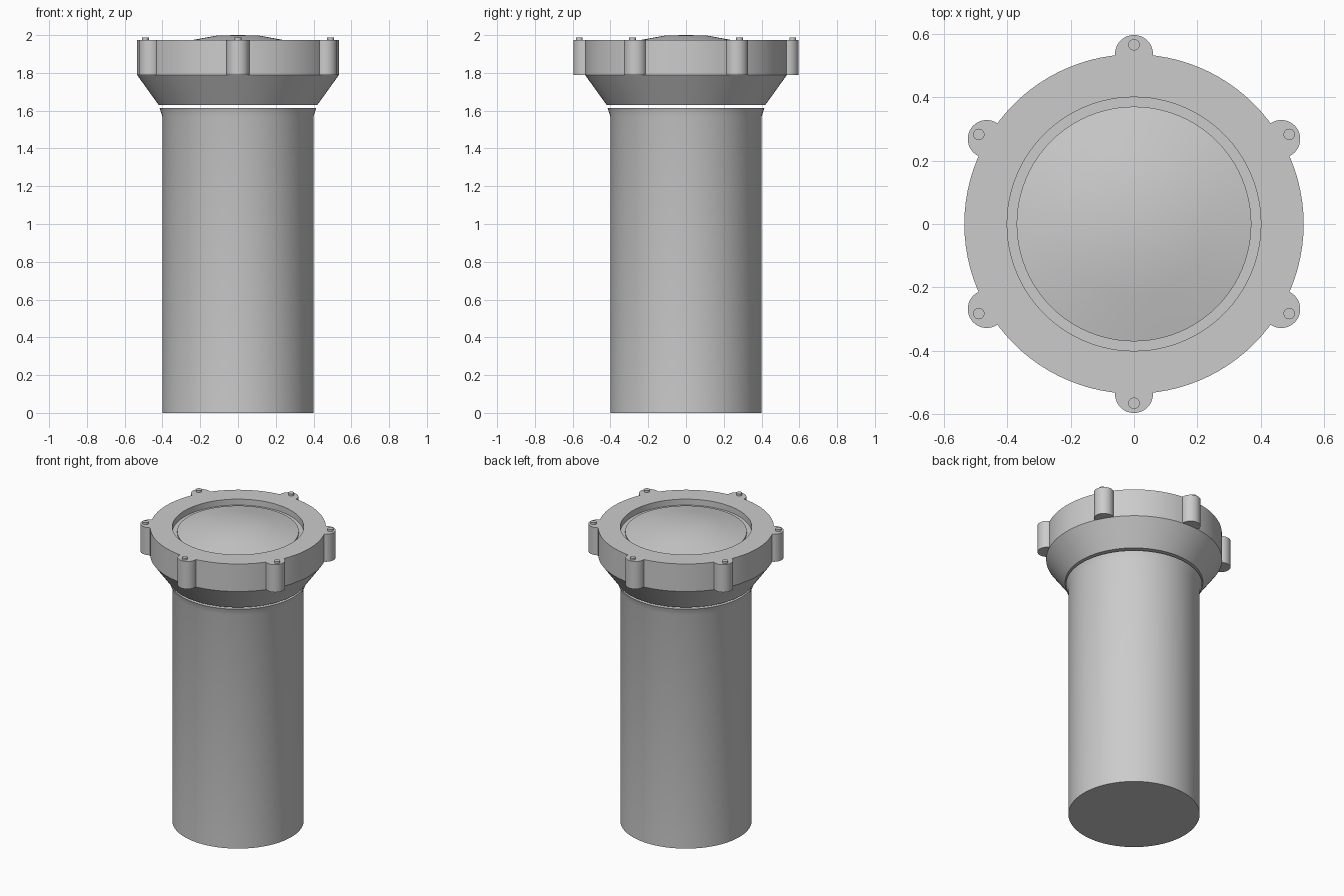
import bpy, bmesh, math
from mathutils import Matrix, Vector

if "Cube" in bpy.data.objects:
    bpy.data.objects.remove(bpy.data.objects["Cube"], do_unlink=True)

GREY = (0.6, 0.6, 0.6, 1.0)
metal = bpy.data.materials.new("grey metal")
metal.use_nodes = True
metal.diffuse_color = GREY
metal.node_tree.nodes["Principled BSDF"].inputs["Base Color"].default_value = GREY


def add_object(name, bm):
    bmesh.ops.recalc_face_normals(bm, faces=bm.faces)
    mesh = bpy.data.meshes.new(name)
    bm.to_mesh(mesh)
    bm.free()
    mesh.materials.append(metal)
    obj = bpy.data.objects.new(name, mesh)
    bpy.context.collection.objects.link(obj)
    return obj


def select_only(obj):
    bpy.ops.object.select_all(action='DESELECT')
    obj.select_set(True)
    bpy.context.view_layer.objects.active = obj


def smooth(obj):
    select_only(obj)
    bpy.ops.object.shade_smooth_by_angle(angle=math.radians(25))


def lathe(name, profile, steps=96):
    """Turn a closed (radius, height) profile around the z axis."""
    bm = bmesh.new()
    verts = [bm.verts.new((r, 0, z)) for r, z in profile]
    edges = [bm.edges.new(pair) for pair in zip(verts, verts[1:])]
    bmesh.ops.spin(bm, geom=verts + edges, cent=(0, 0, 0), axis=(0, 0, 1),
                   angle=math.tau, steps=steps, use_merge=True)
    bmesh.ops.remove_doubles(bm, verts=bm.verts, dist=0.0001)
    return add_object(name, bm)


def ring_of_cylinders(name, distance, radius, bottom, top, segments):
    """Six upright cylinders spaced evenly, one at the front and one at the back."""
    bm = bmesh.new()
    for i in range(6):
        angle = math.radians(30 + 60 * i)
        place = Vector((distance * math.cos(angle), distance * math.sin(angle), (bottom + top) / 2))
        bmesh.ops.create_cone(bm, cap_ends=True, segments=segments, radius1=radius,
                              radius2=radius, depth=top - bottom,
                              matrix=Matrix.Translation(place))
    return add_object(name, bm)


# Tube with a small flared lip
body = lathe("body_tube", [(0, 0), (0.4, 0), (0.4, 1.57), (0.415, 1.615), (0, 1.615)])

# Head: funnel, collar and recess for the lens
head = lathe("head_collar", [(0, 1.63), (0.42, 1.63), (0.535, 1.79), (0.535, 1.975),
                             (0.4, 1.975), (0.4, 1.935), (0, 1.935)])

# Lugs merged into the collar
lugs = ring_of_cylinders("lugs", 0.536, 0.06, 1.79, 1.975, 32)
union = head.modifiers.new("lugs", 'BOOLEAN')
union.operation = 'UNION'
union.solver = 'EXACT'
union.object = lugs
select_only(head)
bpy.ops.object.modifier_apply(modifier=union.name)
bpy.data.objects.remove(lugs, do_unlink=True)

# Shallow domed lens
lens = lathe("lens", [(0, 1.92), (0.37, 1.92), (0.37, 1.945), (0.23, 1.976),
                      (0.11, 1.998), (0, 2.0)])

# Screw heads on the lugs
screws = ring_of_cylinders("lug_screws", 0.565, 0.018, 1.95, 1.988, 20)

for part in (body, head, lens, screws):
    smooth(part)
